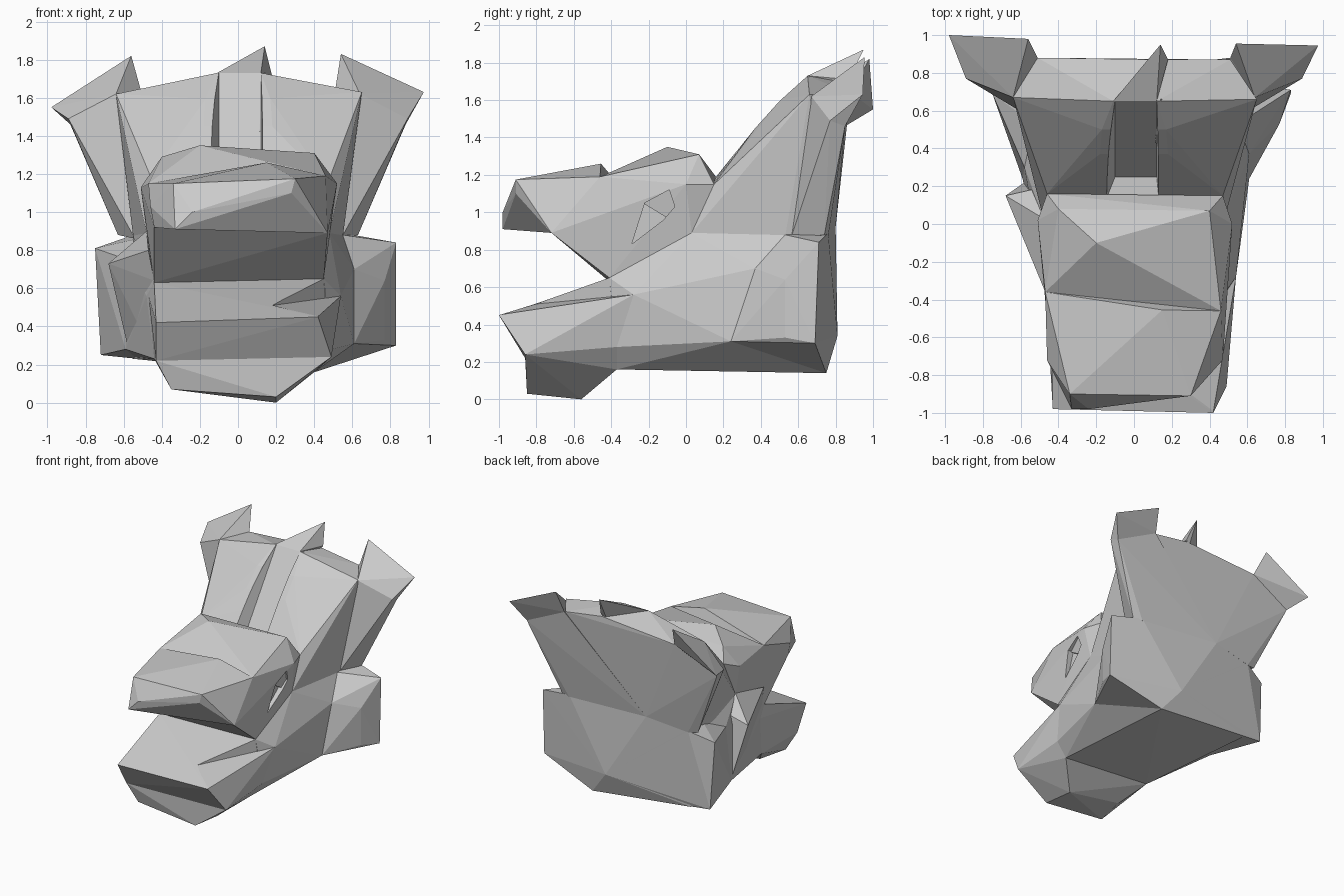
import bpy, bmesh


def facet(name, pts, helper=False):
    """Closed flat-faced block spanning a few corner points."""
    bm = bmesh.new()
    for p in pts:
        bm.verts.new(p)
    res = bmesh.ops.convex_hull(bm, input=bm.verts[:])
    junk = {g for g in res["geom_interior"] + res["geom_unused"]
            if isinstance(g, bmesh.types.BMVert)}
    bmesh.ops.delete(bm, geom=list(junk), context='VERTS')
    bmesh.ops.recalc_face_normals(bm, faces=bm.faces[:])
    me = bpy.data.meshes.new(name)
    bm.to_mesh(me)
    bm.free()
    ob = bpy.data.objects.new(name, me)
    bpy.context.collection.objects.link(ob)
    if helper:
        ob.hide_render = True
        ob.hide_viewport = True
        ob.display_type = 'WIRE'
    return ob


def both(*pts):
    """Points plus their mirror images across x = 0."""
    return list(pts) + [(-x, y, z) for x, y, z in pts]


def cut(ob, cutter):
    m = ob.modifiers.new("cut", 'BOOLEAN')
    m.operation = 'DIFFERENCE'
    m.solver = 'EXACT'
    m.object = cutter


# Shared landmarks
hub = both((.48, .03, .89))
mouth = [(-.44, -.41, .63), (.45, -.41, .65)]
snout_back = [(-.47, -.36, 1.15), (.46, -.46, 1.19)]
temple = [(-.51, .02, 1.13), (.52, 0, 1.15)]
brow_back = [(-.46, .16, 1.19), (.47, .15, 1.15)]
lip = [(-.44, -.72, .92), (.47, -.72, .89)]
throat = [(.40, -.37, .16), (-.44, -.37, .23), (.49, -.37, .28)]
jaw_edge = [(-.43, -.86, .22), (.49, -.86, .24)]
nape = (-.19, .80, .92)
back_low = (.18, .81, .34)
heel = (.34, .75, .14)
left_heel = (-.72, .71, .25)

# Nose and front of the upper jaw
facet("nose", snout_back + lip + [
    (-.34, -.90, 1.15), (.30, -.91, 1.175), (.28, -.91, 1.10), (-.24, -.98, 1.0),
    (-.33, -.98, .91), (-.46, -.72, 1.03), (.15, -.455, 1.26)])

# Upper jaw with the sloping mouth roof
upper = facet("upper_jaw", snout_back + lip + mouth + temple + hub)

# Right eye notch
eye = [(-.09, 1.12), (-.22, 1.05), (-.29, .83), (-.12, .96), (-.06, 1.03)]
cut(upper, facet("eye_cutter", [(x, y, z) for x in (.45, .70) for y, z in eye], True))

# Brow
facet("brow", snout_back + temple + brow_back + hub + [
    (.38, -.27, 1.22), (-.20, -.10, 1.35), (.40, .07, 1.31), (-.40, .08, 1.29)])

# Lower jaw with a wedge notch on its right rim, and the chin
jaw = facet("lower_jaw", mouth + throat + jaw_edge + [
    (-.43, -.98, .42), (.42, -1.0, .45), (.54, -.28, .56), (-.47, -.30, .56)])
cut(jaw, facet("rim_cutter", [
    (.18, -.80, .51), (.54, -.28, .56), (.45, -.41, .66), (.42, -1.01, .45),
    (.75, -.50, .52), (.70, -.50, .80), (.42, -1.01, .60)], True))
facet("chin", throat + jaw_edge + [
    (-.35, -.82, .07), (.20, -.85, .03), (.20, -.56, 0), (-.30, -.55, .08)])

# Skull base with faceted back
facet("skull", mouth + throat + hub + both((.55, .53, .88), (.55, .76, .89)) + [
    (.54, -.28, .56), (-.48, -.28, .56), nape, back_low, heel, (-.55, .72, .23)])

# Cheek blocks: front wedge, then the flared rear with chamfered back corner
facet("right_cheek_front", [
    (.48, .03, .89), (.54, -.28, .56), (.49, -.37, .28), (.40, -.37, .16), (.51, .18, .44),
    (.61, .24, .31), (.61, .37, .70), (.55, .53, .88), heel, (.20, .3, .6)])
facet("right_cheek", [
    (.61, .37, .70), (.61, .24, .31), (.75, .67, .70), (.77, .53, .33), (.77, .53, .64),
    (.83, .71, .84), (.83, .69, .30), (.55, .53, .88), (.55, .76, .89), heel, back_low])
facet("left_cheek_front", [
    (-.48, .03, .89), (-.48, -.28, .56), (-.44, -.37, .23),
    (-.59, .24, .28), (-.58, .30, .75), (-.53, .53, .86), (-.55, .72, .24), (-.20, .3, .6)])
facet("left_cheek", [
    (-.58, .30, .75), (-.59, .24, .28), (-.75, .69, .81), left_heel,
    (-.53, .53, .86), (-.55, .76, .88), heel, back_low])
facet("left_cheek_spike", [
    (-.44, -.38, .64), (-.47, -.36, .80), (-.68, .15, .73), (-.48, .03, .90),
    (-.48, -.1, .32), (-.58, .22, .30), (-.46, .2, .82)])

# Tall flared crest with a shallow channel
crest = facet("crest", brow_back + hub + both(
    (.55, .53, .87), (.54, .76, .87), (.18, .37, 1.45), (.17, .50, 1.595)) + [
    (-.64, .67, 1.62), (-.11, .65, 1.73), (.12, .65, 1.73), (.65, .66, 1.63),
    (-.51, .88, 1.64), (.17, .87, 1.69), (.51, .87, 1.64), nape])
cut(crest, facet("channel_cutter", [
    (-.10, .66, 1.74), (.12, .66, 1.74), (-.10, .25, 1.15), (.12, .25, 1.15),
    (-.18, .05, 1.15), (.14, .05, 1.15), (-.18, .25, 1.60), (.14, .25, 1.60)], True))

# Middle fin: raised peak and the ridge running down the crest
facet("crest_peak", [
    (-.11, .65, 1.73), (.14, .95, 1.87), (.18, .87, 1.71), (.12, .65, 1.73), (.14, .84, 1.65)])
facet("crest_ridge", [
    (.14, .66, 1.735), (.11, .43, 1.42), (.19, .40, 1.46), (.17, .66, 1.70), (.14, .70, 1.5)])

# Side wings and the horns that cap them
for side, s, tip, peak in (("left", -1, (-.98, 1.0, 1.55), (-.56, .98, 1.82)),
                           ("right", 1, (.975, .945, 1.63), (.54, .955, 1.83))):
    top = [(s * .64, .67, 1.62), (s * .51, .88, 1.64), (s * .89, .77, 1.49), (s * .88, .85, 1.46)]
    facet(side + "_wing", top + [
        (s * .63, .74, .88), (s * .54, .56, .86), (s * .55, .76, .87), nape])
    facet(side + "_horn", top + [tip, peak])
